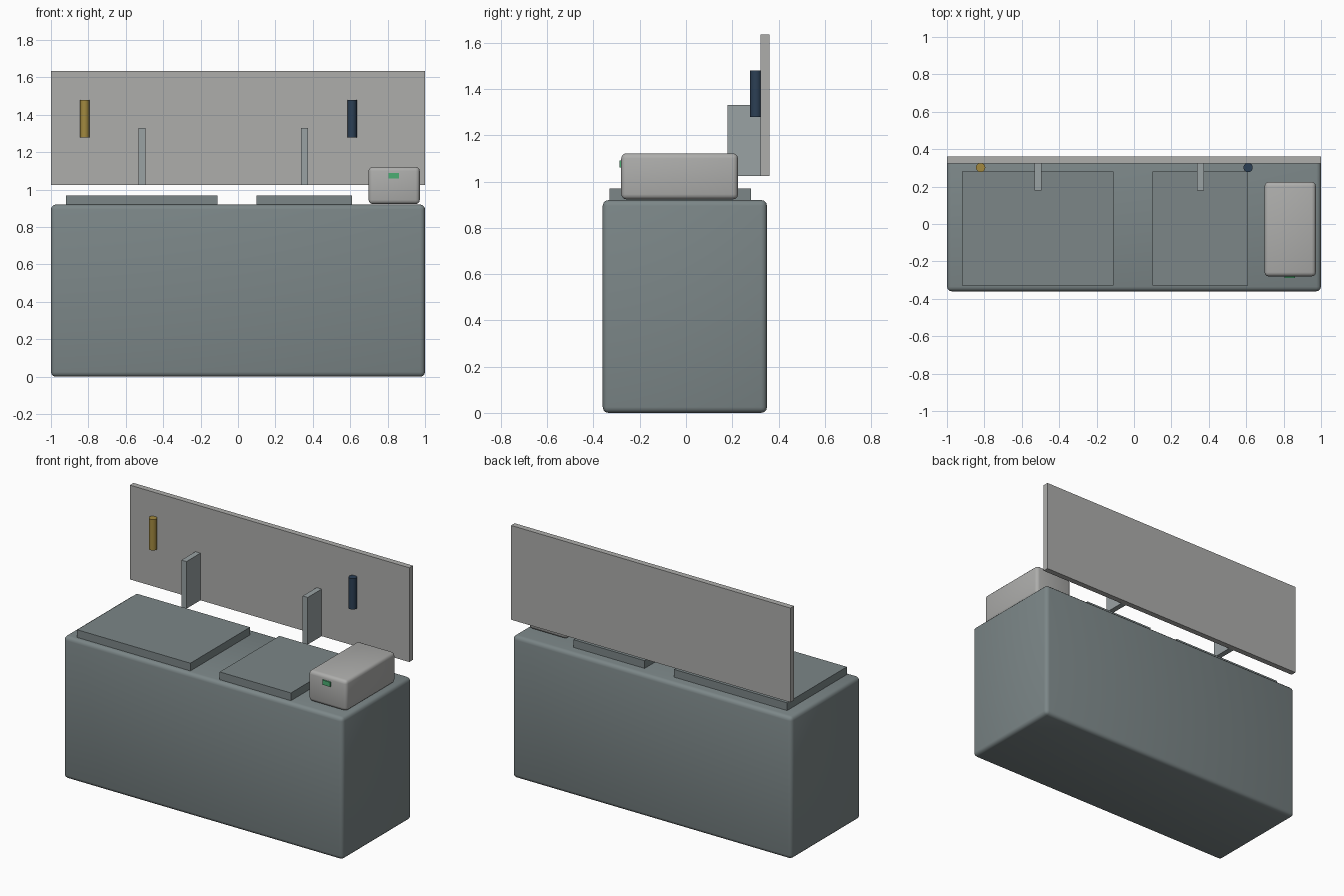
import bpy
import math

if "Cube" in bpy.data.objects:
    bpy.data.objects.remove(bpy.data.objects["Cube"])


def material(name, rgb):
    m = bpy.data.materials.new(name)
    m.diffuse_color = (*rgb, 1)
    m.use_nodes = True
    m.node_tree.nodes["Principled BSDF"].inputs["Base Color"].default_value = m.diffuse_color
    return m


slate = material("slate_paint", (0.20, 0.24, 0.245))
bracket_grey = material("bracket_grey", (0.32, 0.36, 0.37))
steel = material("brushed_steel", (0.42, 0.42, 0.41))
gold = material("yellow_handle", (0.36, 0.25, 0.05))
navy = material("blue_handle", (0.025, 0.05, 0.09))
green = material("green_display", (0.07, 0.42, 0.17))


def box(name, x, y, z, mat, bevel=0, segments=3):
    """Box from (min, max) ranges, optionally with rounded edges."""
    bpy.ops.mesh.primitive_cube_add(size=1, location=[sum(r) / 2 for r in (x, y, z)])
    ob = bpy.context.object
    ob.name = name
    ob.scale = [r[1] - r[0] for r in (x, y, z)]
    bpy.ops.object.transform_apply(location=False, rotation=False, scale=True)
    ob.data.materials.append(mat)
    if bevel:
        mod = ob.modifiers.new("rounding", 'BEVEL')
        mod.width = bevel
        mod.segments = segments
        bpy.ops.object.modifier_apply(modifier=mod.name)
        bpy.ops.object.shade_smooth_by_angle(angle=math.radians(35))
    return ob


# Counter body
box("counter_body", (-1, 1), (-0.36, 0.35), (0, 0.92), slate, 0.025)

# Raised lids on the counter top
box("wide_lid", (-0.92, -0.11), (-0.33, 0.28), (0.915, 0.97), slate)
box("narrow_lid", (0.10, 0.61), (-0.33, 0.28), (0.915, 0.97), slate)

# Back panel with two upright brackets
box("back_panel", (-1, 1), (0.323, 0.36), (1.025, 1.635), steel)
for side, x in (("left", -0.513), ("right", 0.355)):
    box(side + "_bracket", (x - 0.018, x + 0.018), (0.18, 0.323), (1.025, 1.33), bracket_grey)

# Handles hung on the panel
for name, x, mat in (("yellow_handle", -0.82, gold), ("blue_handle", 0.61, navy)):
    bpy.ops.mesh.primitive_cylinder_add(vertices=16, radius=0.025, depth=0.2,
                                        location=(x, 0.302, 1.38))
    handle = bpy.context.object
    handle.name = name
    handle.data.materials.append(mat)
    bpy.ops.object.shade_smooth_by_angle(angle=math.radians(35))

# Control unit with its display
box("control_unit", (0.698, 0.972), (-0.28, 0.225), (0.923, 1.122), steel, 0.022)
box("display", (0.805, 0.862), (-0.288, -0.275), (1.06, 1.09), green)
